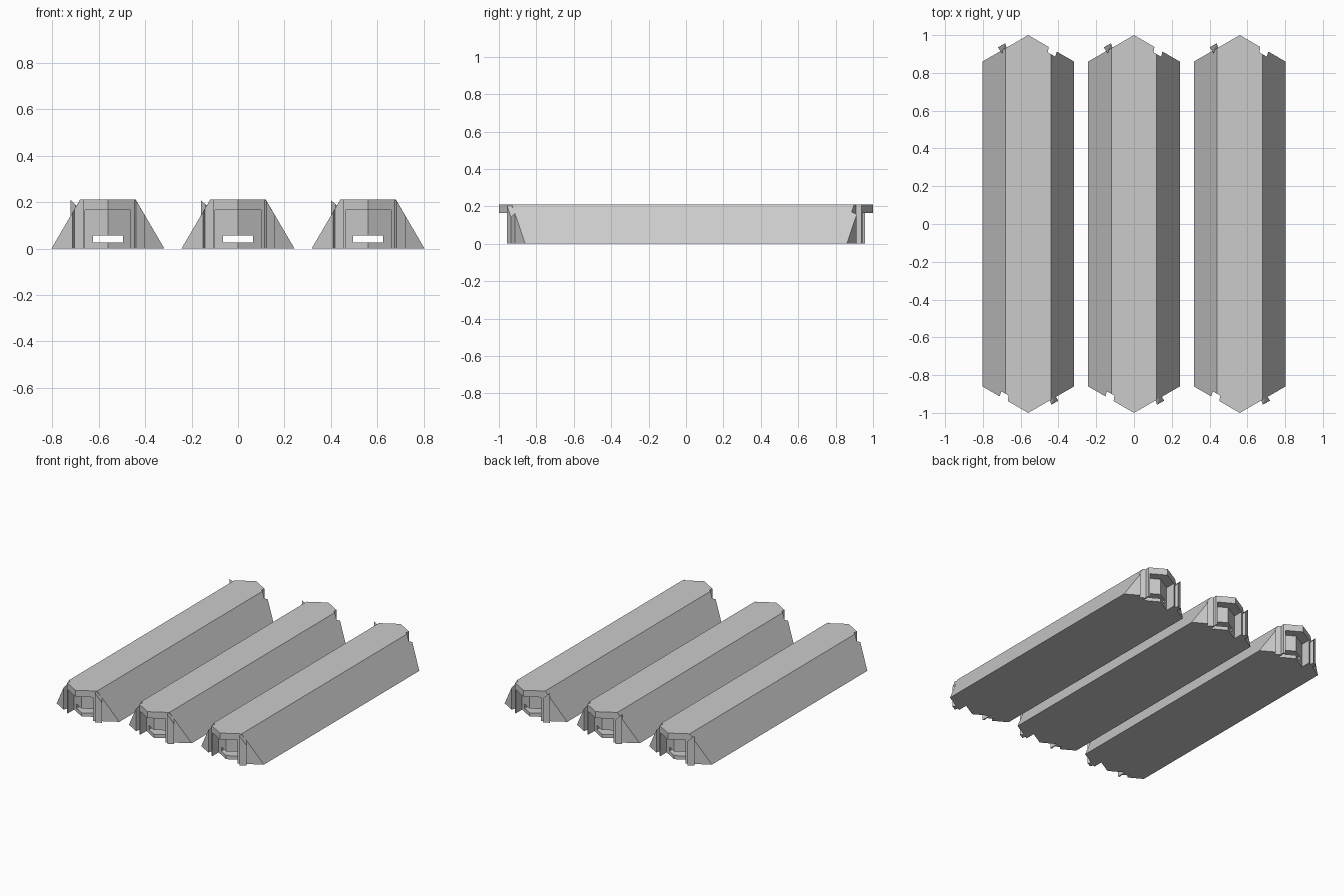
import bpy, bmesh, math

if "Cube" in bpy.data.objects:
    bpy.data.objects.remove(bpy.data.objects["Cube"])

T = math.tan(math.radians(30))     # slant of the pointed ends
H, BASE, TOP = 0.21, 0.243, 0.12   # bar height and half widths

grey = bpy.data.materials.new("light grey")
grey.diffuse_color = (0.6, 0.6, 0.6, 1)
grey.use_nodes = True
grey.node_tree.nodes["Principled BSDF"].inputs["Base Color"].default_value = grey.diffuse_color


def prism(name, lower, upper):
    """Closed solid between two matching loops of 3D points."""
    bm = bmesh.new()
    a = [bm.verts.new(p) for p in lower]
    b = [bm.verts.new(p) for p in upper]
    n = len(a)
    bm.faces.new(a[::-1])
    bm.faces.new(b)
    for i in range(n):
        j = (i + 1) % n
        bm.faces.new((a[i], a[j], b[j], b[i]))
    # bent end caps need real creases along the centre line
    bmesh.ops.connect_verts_nonplanar(bm, angle_limit=0.01, faces=bm.faces[:])
    bmesh.ops.recalc_face_normals(bm, faces=bm.faces[:])
    me = bpy.data.meshes.new(name)
    bm.to_mesh(me)
    bm.free()
    me.materials.append(grey)
    ob = bpy.data.objects.new(name, me)
    bpy.context.collection.objects.link(ob)
    return ob


def along_y(name, profile, front, back):
    """Extrude an x-z profile between two y functions of x."""
    return prism(name, [(x, front(x), z) for x, z in profile],
                 [(x, back(x), z) for x, z in profile])


def turned(ob):
    """Copy rotated half a turn about z, for the opposite end."""
    c = ob.copy()
    bpy.context.collection.objects.link(c)
    c.rotation_euler.z = math.pi
    return c


# Trapezoid bar with pointed ends
tip = lambda x: 1 - abs(x) * T
body = along_y("bar", [(-BASE, 0), (0, 0), (BASE, 0), (TOP, H), (0, H), (-TOP, H)],
               lambda x: -tip(x), tip)

# Pocket under the pointed roof of each end
pocket = along_y("pocket_cutter",
                 [(-0.098, -0.1), (0, -0.1), (0.098, -0.1),
                  (0.098, 0.165), (0, 0.165), (-0.098, 0.165)],
                 lambda x: -1.2, lambda x: -0.93 + abs(x) * T)

# Swallow-shaped hollow inside the pocket
hollow = along_y("hollow_cutter",
                 [(-0.065, 0.026), (0, 0.026), (0.065, 0.026),
                  (0.065, 0.125), (0, 0.055), (-0.065, 0.125)],
                 lambda x: -1.2, lambda x: -0.855 - abs(x) * T)

# Slot running the whole length
slot = along_y("slot_cutter",
               [(-0.064, 0.025), (0.064, 0.025), (0.064, 0.055), (-0.064, 0.055)],
               lambda x: -1.3, lambda x: 1.3)

# Locking notch on one flank of each end
plan = [(-0.104, -0.908), (-0.143, -0.886), (-0.16, -0.94), (-0.112, -0.97)]
notch = prism("notch_cutter", [(x, y, -0.1) for x, y in plan],
              [(x, y, 0.4) for x, y in plan])

cutters = [pocket, turned(pocket), notch, turned(notch), hollow, turned(hollow), slot]
for c in cutters:
    c.hide_render = True
    m = body.modifiers.new("cut", 'BOOLEAN')
    m.operation, m.solver, m.object = 'DIFFERENCE', 'EXACT', c

bpy.context.view_layer.update()
deps = bpy.context.evaluated_depsgraph_get()
bar_mesh = bpy.data.meshes.new_from_object(body.evaluated_get(deps))
body.modifiers.clear()
body.data = bar_mesh
for c in cutters:
    bpy.data.objects.remove(c)

# Locking teeth, one on the other flank of each end
plan = [(0.122, -0.957), (0.16, -0.935), (0.14, -0.905), (0.11, -0.92)]
slope = lambda x: min(H, (BASE - x) * H / (BASE - TOP)) - 0.001
front_tooth = prism("front_tooth", [(x, y, 0) for x, y in plan],
                    [(x, y, slope(x)) for x, y in plan])
tops = [0.17, 0.208, 0.19, 0.15]
back_tooth = prism("back_tooth", [(-x, -y, 0) for x, y in plan],
                   [(-x, -y, z) for (x, y), z in zip(plan, tops)])

# Three bars side by side
for part in (body, front_tooth, back_tooth):
    for side, x in (("left", -0.56), ("right", 0.56)):
        c = part.copy()
        c.name = side + "_" + part.name
        c.location.x = x
        bpy.context.collection.objects.link(c)
    part.name = "middle_" + part.name
